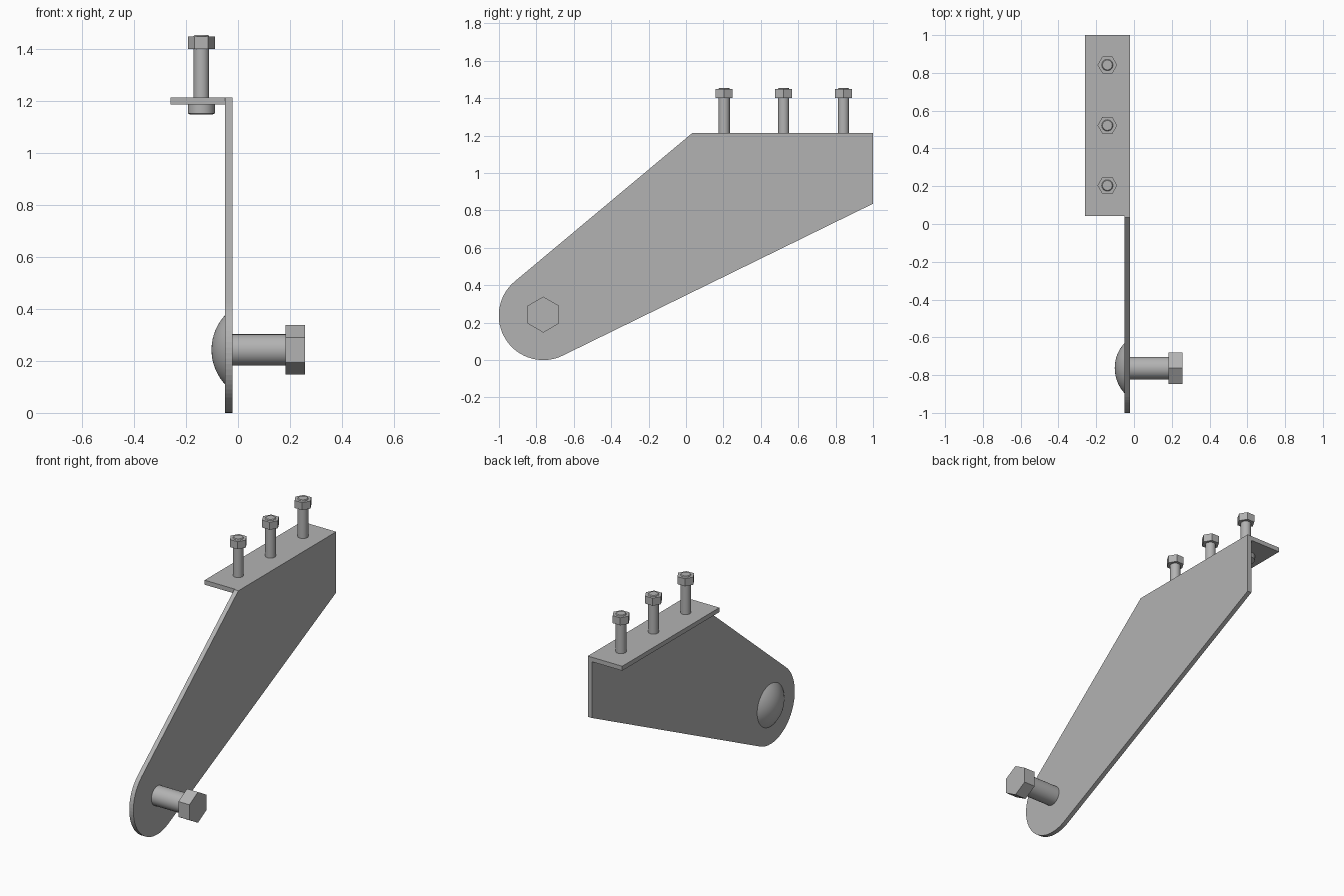
import bpy, bmesh, math
from mathutils import Matrix, Vector

cube = bpy.data.objects.get("Cube")
if cube:
    bpy.data.objects.remove(cube, do_unlink=True)

steel = bpy.data.materials.new("grey steel")
steel.use_nodes = True
COLOUR = (0.45, 0.45, 0.45, 1)
steel.diffuse_color = COLOUR
steel.node_tree.nodes["Principled BSDF"].inputs["Base Color"].default_value = COLOUR


def finish(bm, name, smooth=False):
    bmesh.ops.recalc_face_normals(bm, faces=bm.faces)
    mesh = bpy.data.meshes.new(name)
    bm.to_mesh(mesh)
    bm.free()
    mesh.materials.append(steel)
    obj = bpy.data.objects.new(name, mesh)
    bpy.context.collection.objects.link(obj)
    if smooth:
        bpy.ops.object.select_all(action='DESELECT')
        obj.select_set(True)
        bpy.context.view_layer.objects.active = obj
        bpy.ops.object.shade_smooth_by_angle(angle=math.radians(35))
    return obj


def prism(name, outline, offset):
    """Extrude a closed outline along an offset."""
    bm = bmesh.new()
    face = bm.faces.new([bm.verts.new(p) for p in outline])
    ext = bmesh.ops.extrude_face_region(bm, geom=[face])
    moved = [g for g in ext["geom"] if isinstance(g, bmesh.types.BMVert)]
    bmesh.ops.translate(bm, verts=moved, vec=offset)
    return finish(bm, name)


def lathe(name, profile, place, sides=48, turn=0.0):
    """Revolve (radius, height) points around z, then place the result."""
    bm = bmesh.new()
    rings = []
    for r, h in profile:
        if r == 0:
            rings.append([bm.verts.new((0, 0, h))] * sides)
        else:
            rings.append([bm.verts.new((r * math.cos(turn + math.tau * i / sides),
                                        r * math.sin(turn + math.tau * i / sides), h))
                          for i in range(sides)])
    for a, b in zip(rings, rings[1:]):
        for i in range(sides):
            j = (i + 1) % sides
            bm.faces.new(list(dict.fromkeys((a[i], a[j], b[j], b[i]))))
    for ring in (rings[0], rings[-1]):
        if ring[0] is not ring[1]:
            bm.faces.new(ring)
    bmesh.ops.transform(bm, matrix=place, verts=bm.verts)
    return finish(bm, name, smooth=sides > 6)


# Bracket plate: straight upper corner, tangent sides, rounded lower end
OUTER, INNER, TOP, THICK = -0.022, -0.05, 1.215, 0.028
PY, PZ, R = -0.763, 0.238, 0.238
corner_front, corner_low = Vector((0.035, TOP)), Vector((1, 0.836))


def tangent_angle(point, side):
    d = point - Vector((PY, PZ))
    return math.atan2(d.y, d.x) + side * math.acos(R / d.length)


start = tangent_angle(corner_front, 1)
end = tangent_angle(corner_low, -1) + math.tau
outline = [corner_low, Vector((1, TOP)), corner_front]
for i in range(33):
    a = start + (end - start) * i / 32
    outline.append(Vector((PY + R * math.cos(a), PZ + R * math.sin(a))))
prism("bracket_plate", [(INNER, p.x, p.y) for p in outline], (THICK, 0, 0))

# Top flange
prism("top_flange", [(x, y, TOP - THICK) for x, y in
                     ((-0.26, 0.042), (INNER, 0.042), (INNER, 1), (-0.26, 1))], (0, 0, THICK))

# Pivot bolt, pointing along +x
along_x = Matrix.Translation((0, PY, 0.243)) @ Matrix.Rotation(math.pi / 2, 4, 'Y')
lathe("pivot_shaft", [(0.06, OUTER - 0.01), (0.06, 0.19)], along_x)
lathe("pivot_nut", [(0.096, 0.182), (0.096, 0.258)], along_x, sides=6)

# Domed head: a spherical cap
CAP, RISE = 0.133, 0.052
ball = (CAP ** 2 + RISE ** 2) / (2 * RISE)
sweep = math.asin(CAP / ball)
dome = [(ball * math.sin(sweep * i / 10), INNER - RISE + ball * (1 - math.cos(sweep * i / 10)))
        for i in range(11)]
lathe("pivot_dome_head", dome, along_x)

# Three mounting bolts through the flange
for n, y in enumerate((0.204, 0.522, 0.842), 1):
    at = Matrix.Translation((-0.141, y, 0))
    lathe(f"mounting_head_{n}", [(0.045, 1.15), (0.052, 1.154), (0.052, TOP - THICK)], at, 32)
    lathe(f"mounting_shaft_{n}", [(0.03, 1.18), (0.03, 1.45), (0.026, 1.455)], at, 32)
    lathe(f"mounting_nut_{n}", [(0.052, 1.402), (0.052, 1.449)], at, sides=6)
